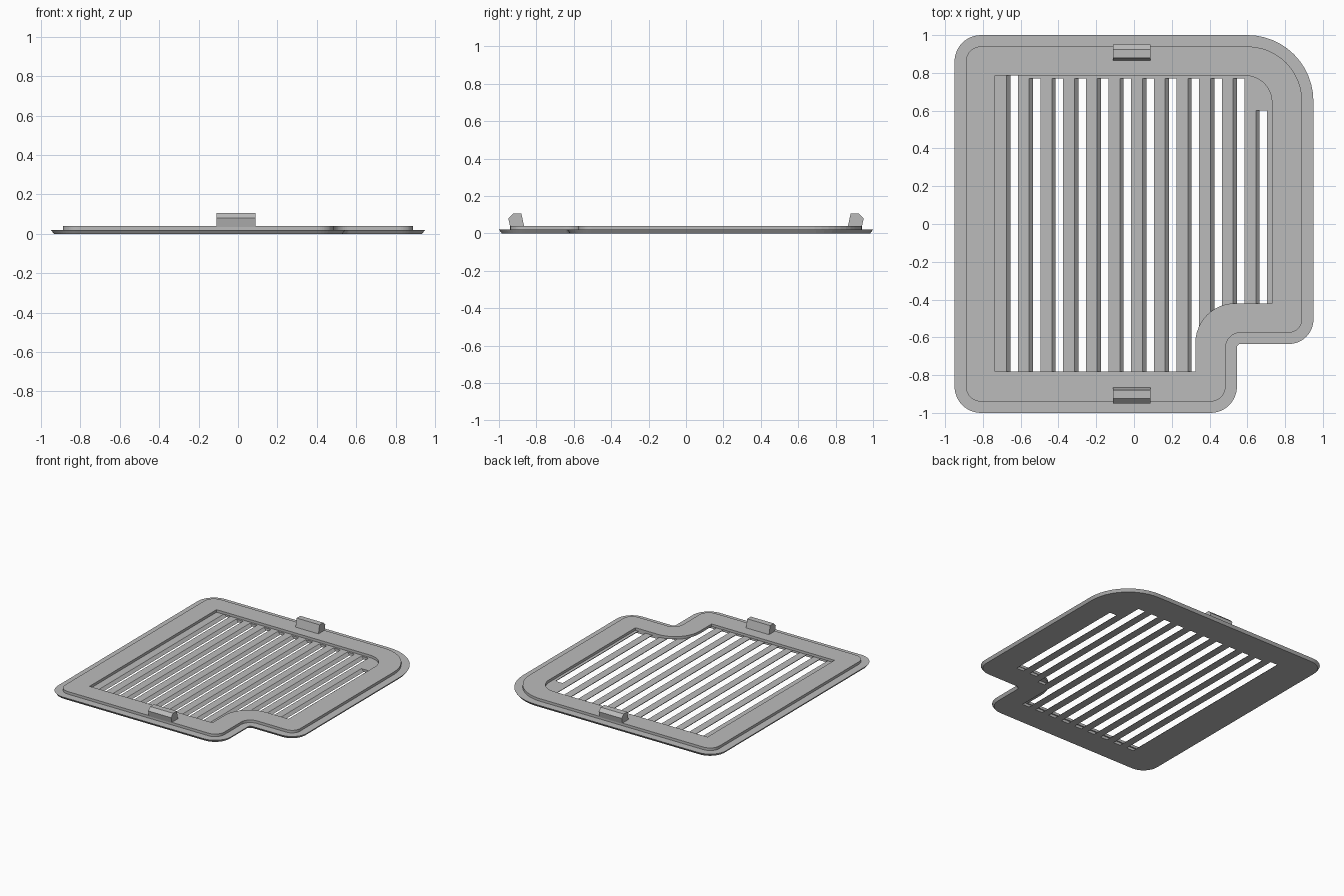
import bpy, bmesh, math
from mathutils import Vector

cube = bpy.data.objects.get("Cube")
if cube:
    bpy.data.objects.remove(cube)

grey = bpy.data.materials.new("matte grey")
grey.use_nodes = True
grey.diffuse_color = (0.5, 0.5, 0.5, 1)
grey.node_tree.nodes["Principled BSDF"].inputs["Base Color"].default_value = (0.5, 0.5, 0.5, 1)


def rounded(corners, inset=0.0, steps=12):
    """Counter-clockwise outline with right-angled (x, y, radius) corners, optionally inset."""
    pts = []
    n = len(corners)
    for i, (x, y, r) in enumerate(corners):
        p = Vector((x, y))
        back = (Vector(corners[i - 1][:2]) - p).normalized()
        ahead = (Vector(corners[(i + 1) % n][:2]) - p).normalized()
        turn = 1 if ahead.cross(back) > 0 else -1
        p += (back + ahead) * inset * turn
        r = max(r - inset * turn, 0) if r else 0
        if r == 0:
            pts.append(p)
            continue
        c = p + (back + ahead) * r
        for k in range(steps + 1):
            t = math.pi / 2 * k / steps
            pts.append(c - (ahead * math.cos(t) + back * math.sin(t)) * r)
    return pts


def add_loft(bm, lower, upper):
    """Closed solid between two matching loops of 3D points."""
    a = [bm.verts.new(p) for p in lower]
    b = [bm.verts.new(p) for p in upper]
    bm.faces.new(a[::-1])
    bm.faces.new(b)
    for i in range(len(a)):
        j = (i + 1) % len(a)
        bm.faces.new((a[i], a[j], b[j], b[i]))


def finish(name, bm):
    bmesh.ops.recalc_face_normals(bm, faces=bm.faces)
    mesh = bpy.data.meshes.new(name)
    bm.to_mesh(mesh)
    bm.free()
    mesh.materials.append(grey)
    obj = bpy.data.objects.new(name, mesh)
    bpy.context.collection.objects.link(obj)
    return obj


def plate(name, lower, upper, z0, z1):
    bm = bmesh.new()
    add_loft(bm, [(*p, z0) for p in lower], [(*p, z1) for p in upper])
    return finish(name, bm)


def cut(obj, cutter):
    mod = obj.modifiers.new("cut", "BOOLEAN")
    mod.operation, mod.solver, mod.object = "DIFFERENCE", "EXACT", cutter
    cutter.hide_render = True
    cutter.hide_set(True)
    cutter.display_type = "WIRE"


FLOOR, TOP = 0.02, 0.04

outer = [(-0.95, -1, 0.14), (0.545, -1, 0.14), (0.545, -0.635, 0.02),
         (0.95, -0.635, 0.13), (0.95, 1, 0.35), (-0.95, 1, 0.14)]
opening = [(-0.735, -0.78, 0), (0.325, -0.78, 0), (0.325, -0.42, 0.21),
           (0.73, -0.42, 0), (0.73, 0.785, 0.14), (-0.735, 0.785, 0)]

# Base plate with sides that flare outward
base = plate("base_plate", rounded(outer, 0.015), rounded(outer), 0, FLOOR)

# Slanted vent slots
bm = bmesh.new()
for i in range(12):
    x = -0.675 + 0.12 * i
    y0 = -0.79 if i < 9 else (-0.48 if i == 9 else -0.425)
    y1 = {0: 0.795, 11: 0.6}.get(i, 0.77)
    loops = []
    for z, dx in ((-0.01, 0.03), (FLOOR + 0.01, -0.01)):
        a, b = x + dx, x + dx + 0.06
        loops.append([(a, y0, z), (b, y0, z), (b, y1, z), (a, y1, z)])
    add_loft(bm, *loops)
cut(base, finish("slot_cutter", bm))

# Raised frame around the vent
rim = rounded(outer, 0.06)
frame = plate("raised_frame", rim, rim, FLOOR, TOP)
hole = rounded(opening)
cut(frame, plate("opening_cutter", hole, hole, 0, TOP + 0.02))

# Clips at front and back
profile = [(0.865, 0.035), (0.94, 0.035), (0.95, 0.08), (0.925, 0.105), (0.88, 0.105)]
for name, side in (("front_clip", -1), ("back_clip", 1)):
    bm = bmesh.new()
    add_loft(bm, *[[(x, y if side > 0 else -y, z) for y, z in profile] for x in (-0.11, 0.088)])
    finish(name, bm)
